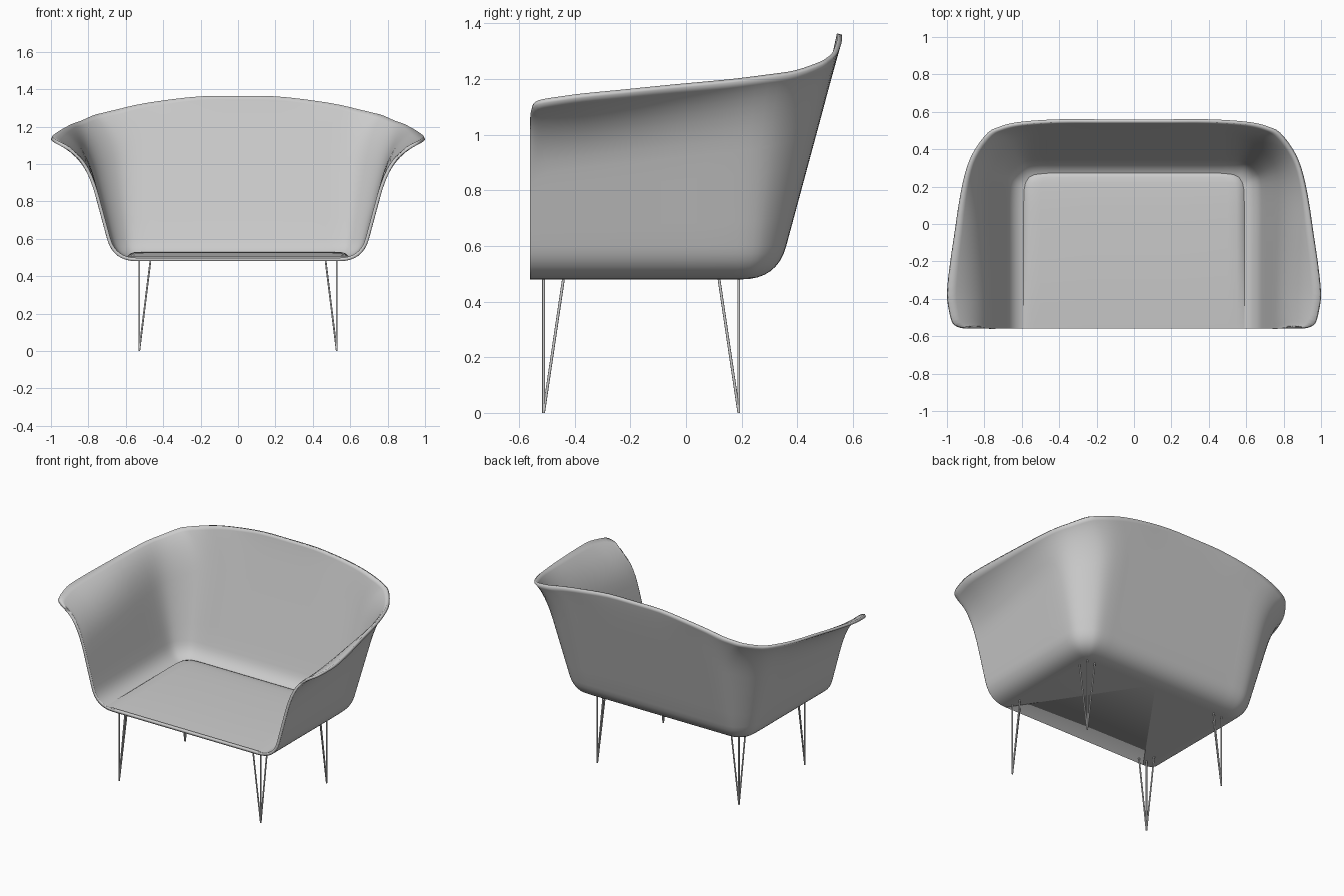
import bpy, bmesh
from math import sin, cos, radians
from mathutils import Vector

if "Cube" in bpy.data.objects:
    bpy.data.objects.remove(bpy.data.objects["Cube"])

def make_object(name, bm, angle=50):
    me = bpy.data.meshes.new(name)
    bm.to_mesh(me)
    bm.free()
    ob = bpy.data.objects.new(name, me)
    bpy.context.collection.objects.link(ob)
    bpy.ops.object.select_all(action='DESELECT')
    ob.select_set(True)
    bpy.context.view_layer.objects.active = ob
    bpy.ops.object.shade_smooth_by_angle(angle=radians(angle))
    return ob

def skin(bm, rows):
    vs = [[bm.verts.new(p) for p in row] for row in rows]
    for a, b in zip(vs, vs[1:]):
        for j in range(len(a) - 1):
            bm.faces.new((a[j], b[j], b[j + 1], a[j + 1]))
    return vs

def bezier(a, b, c, t):
    return a * (1 - t) ** 2 + b * 2 * t * (1 - t) + c * t * t

def catmull(pts, steps):
    ext = [pts[0]] + pts + [pts[-1]]
    out = []
    for p0, p1, p2, p3 in zip(ext, ext[1:], ext[2:], ext[3:]):
        for k in range(steps):
            t = k / steps
            out.append([0.5 * (2 * b + (c - a) * t + (2 * a - 5 * b + 4 * c - d) * t * t
                        + (3 * b - a - 3 * c + d) * t ** 3) for a, b, c, d in zip(p0, p1, p2, p3)])
    return out + [list(pts[-1])]

# Shell stations from back centre round to arm front: rim xyz, wall foot xy, facing angle
R, CX, CY = 0.17, 0.53, 0.19
def corner(x, y, z, a):
    return (x, y, z, CX + R * cos(radians(a)), CY + R * sin(radians(a)), a)

stations = [
    (0, .56, 1.36, 0, .36, 90), (.2, .56, 1.358, .16, .36, 90), (.4, .56, 1.335, .32, .36, 90),
    (.55, .552, 1.31, .44, .36, 90), (.65, .54, 1.285, .51, .36, 90),
    corner(.72, .52, 1.268, 76), corner(.78, .49, 1.25, 60),
    corner(.85, .40, 1.22, 38), corner(.895, .30, 1.205, 17),
    (.93, .15, 1.185, .70, .14, 0), (.96, -.05, 1.165, .70, -.06, 0), (.985, -.22, 1.147, .70, -.22, 0),
    (1.0, -.37, 1.132, .70, -.36, 0), (.99, -.46, 1.12, .70, -.45, 0), (.97, -.53, 1.108, .70, -.51, 0),
    (.93, -.555, 1.088, .70, -.54, 0), (.88, -.56, 1.062, .70, -.56, 0)]

columns = []
for rx, ry, rz, wx, wy, a in catmull(stations, 3):
    n = Vector((cos(radians(a)), sin(radians(a)), 0))
    if a > 89.9:
        n = Vector((0, 1, 0))
    w = Vector((wx, wy, .6))
    wall = lambda z: w + n * .27 * (z - .6) + Vector((0, 0, z - .6))
    foot, bend = w - n * .16, w - n * .032
    foot.z = bend.z = .48
    rim, ctrl, mid = Vector((rx, ry, rz)), wall(rz - .07), wall(rz - .25)
    # keep the cut front end and the back centre in their planes
    col = [bezier(foot, bend, w, k / 8) for k in range(8)]
    col += [w.lerp(mid, k / 4) for k in range(4)]
    col += [bezier(mid, ctrl, rim, k / 8) for k in range(9)]
    columns.append(col)

bm = bmesh.new()
grid = skin(bm, columns)
floor_ring = [c[0] for c in grid] + [bm.verts.new((0, -.56, .48))]
bm.faces.new(floor_ring[::-1])
shell = make_object("shell", bm)
mir = shell.modifiers.new("mirror", 'MIRROR')
mir.use_clip = True
mir.merge_threshold = 0.001
sol = shell.modifiers.new("thickness", 'SOLIDIFY')
sol.thickness, sol.offset = 0.018, 1

# Seat pad: rows of y, half width, edge height, crown height
pad_rows = [(-.56, .59, .504, .506), (-.45, .59, .506, .514), (-.3, .59, .507, .522), (-.15, .59, .508, .527),
            (0, .59, .508, .53), (.1, .59, .508, .531), (.18, .588, .508, .53), (.22, .58, .508, .528),
            (.25, .562, .509, .525), (.265, .53, .509, .52), (.275, .45, .508, .510)]
across = [(-1, 0), (-.975, .6), (-.93, .95), (-.85, 1), (-.4, 1), (0, 1)]
across += [(-f, h) for f, h in across[-2::-1]]
bm = bmesh.new()
skin(bm, [[(f * hw, y, e + (c - e) * h) for f, h in across] for y, hw, e, c in pad_rows])
bmesh.ops.recalc_face_normals(bm, faces=bm.faces)
if sum(f.normal.z for f in bm.faces) < 0:
    bmesh.ops.reverse_faces(bm, faces=bm.faces)
make_object("seat_pad", bm)

# Hairpin legs: three thin rods meeting at each foot
def rod(bm, a, b, r=.005):
    d = b - a
    res = bmesh.ops.create_cone(bm, cap_ends=True, segments=10, radius1=r, radius2=r, depth=d.length)
    bmesh.ops.rotate(bm, verts=res['verts'], matrix=Vector((0, 0, 1)).rotation_difference(d).to_matrix())
    bmesh.ops.translate(bm, verts=res['verts'], vec=(a + b) / 2)

for side, sx in (("left", -1), ("right", 1)):
    for end, y, dy in (("front", -.512, .072), ("back", .19, -.072)):
        bm = bmesh.new()
        base = Vector((sx * .528, y, 0))
        for ox, oy in ((0, 0), (-sx * .06, 0), (0, dy)):
            rod(bm, base, base + Vector((ox, oy, .485)))
        make_object(f"{end}_{side}_leg", bm)
